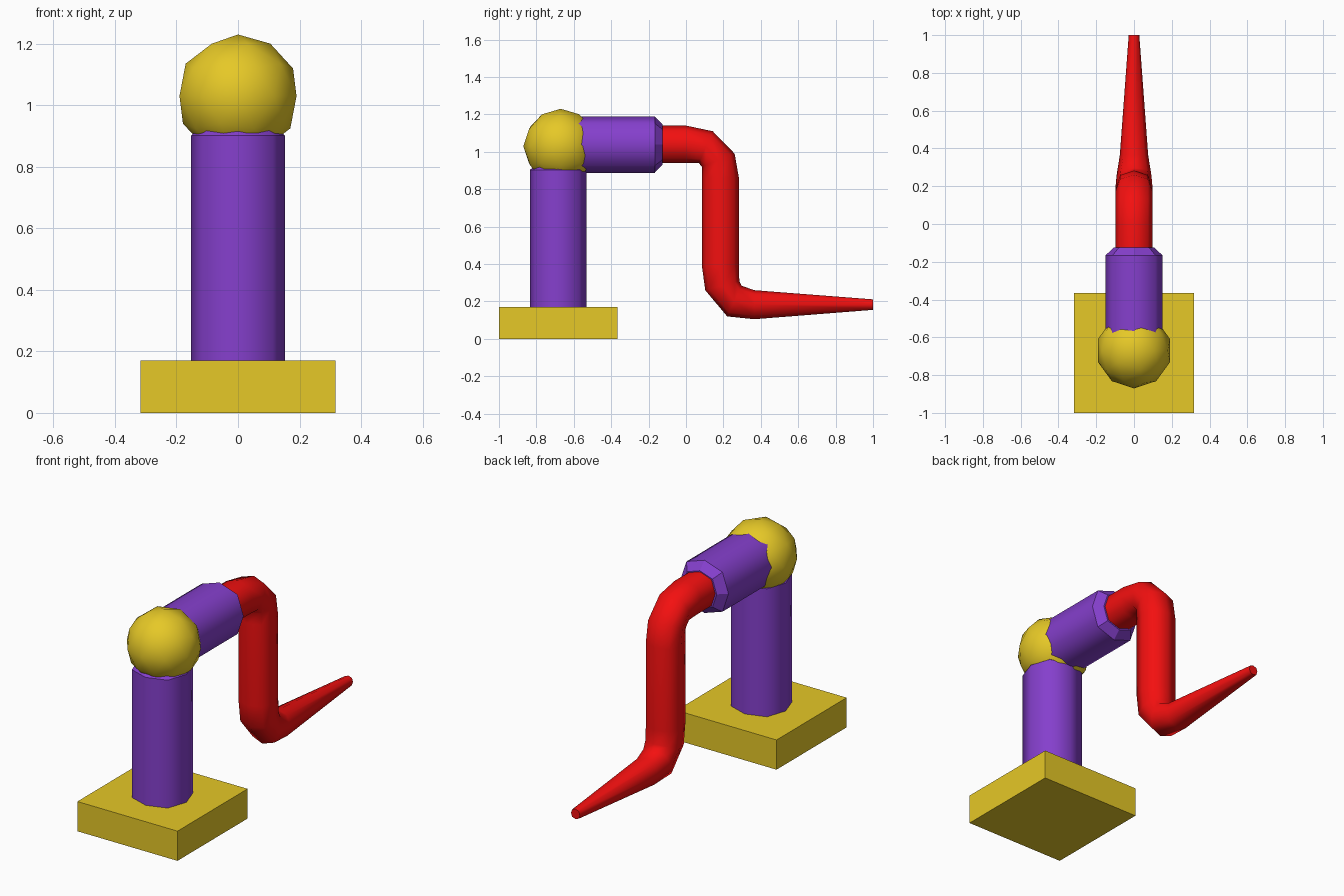
import bpy, bmesh, math

if "Cube" in bpy.data.objects:
    bpy.data.objects.remove(bpy.data.objects["Cube"])


def material(name, rgb):
    m = bpy.data.materials.new(name)
    m.diffuse_color = (*rgb, 1)
    m.use_nodes = True
    m.node_tree.nodes["Principled BSDF"].inputs["Base Color"].default_value = m.diffuse_color
    return m


yellow = material("yellow", (0.79, 0.58, 0.02))
purple = material("purple", (0.235, 0.05, 0.61))
red = material("red", (0.9, 0.005, 0.005))


def tube(name, rings, mat, sharp_rings=()):
    """Eight-sided tube; each ring is (y1, z1, y2, z2, half width in x)."""
    bm = bmesh.new()
    loops = []
    for y1, z1, y2, z2, w in rings:
        loop = []
        for k in range(8):
            a = k * math.pi / 4
            r = 1.06 if k % 2 else 1.0
            c, s = r * math.cos(a), r * math.sin(a)
            loop.append(bm.verts.new((w * s,
                                      (y1 + y2) / 2 + c * (y1 - y2) / 2,
                                      (z1 + z2) / 2 + c * (z1 - z2) / 2)))
        loops.append(loop)
    for a, b in zip(loops, loops[1:]):
        for k in range(8):
            n = (k + 1) % 8
            bm.faces.new((a[k], a[n], b[n], b[k])).smooth = True
    bm.faces.new(loops[0])
    bm.faces.new(loops[-1])
    for i in {0, len(loops) - 1, *sharp_rings}:
        for k in range(8):
            bm.edges.get((loops[i][k], loops[i][(k + 1) % 8])).smooth = False
    bmesh.ops.recalc_face_normals(bm, faces=bm.faces)
    me = bpy.data.meshes.new(name)
    bm.to_mesh(me)
    bm.free()
    me.materials.append(mat)
    ob = bpy.data.objects.new(name, me)
    bpy.context.collection.objects.link(ob)
    return ob


# Base block
bpy.ops.mesh.primitive_cube_add(size=1, location=(0, -0.683, 0.085))
base = bpy.context.object
base.name = "base"
base.scale = (0.634, 0.634, 0.17)
base.data.materials.append(yellow)

# Upright column, chamfered inside the joint
tube("column", [(-0.835, 0.12, -0.533, 0.12, 0.152),
                (-0.835, 0.902, -0.533, 0.902, 0.152),
                (-0.79, 0.945, -0.578, 0.945, 0.107)], purple, (1,))

# Ball joint
bpy.ops.mesh.primitive_ico_sphere_add(subdivisions=2, radius=0.2,
                                      location=(0, -0.67, 1.03))
ball = bpy.context.object
ball.name = "ball_joint"
ball.data.materials.append(yellow)
bpy.ops.object.shade_smooth()

# Horizontal arm with chamfered end
arm = tube("upper_arm", [(-0.65, 1.19, -0.65, 0.888, 0.152),
                         (-0.167, 1.19, -0.167, 0.888, 0.152),
                         (-0.125, 1.146, -0.125, 0.932, 0.107)], purple, (1,))
for f in arm.data.polygons:
    if f.center.y > -0.16:
        f.use_smooth = False

# Bent forearm tapering to a point: outer/inner pairs around each bend
tube("forearm", [(-0.2, 1.14, -0.2, 0.94, 0.098),
                 (0.0, 1.14, 0.0, 0.94, 0.098),
                 (0.143, 1.11, 0.068, 0.94, 0.098),
                 (0.26, 0.99, 0.085, 0.92, 0.098),
                 (0.283, 0.86, 0.085, 0.86, 0.098),
                 (0.283, 0.39, 0.085, 0.39, 0.098),
                 (0.285, 0.31, 0.103, 0.26, 0.098),
                 (0.297, 0.284, 0.22, 0.12, 0.092),
                 (0.365, 0.26, 0.365, 0.105, 0.075),
                 (1.0, 0.211, 1.0, 0.155, 0.028)], red)
